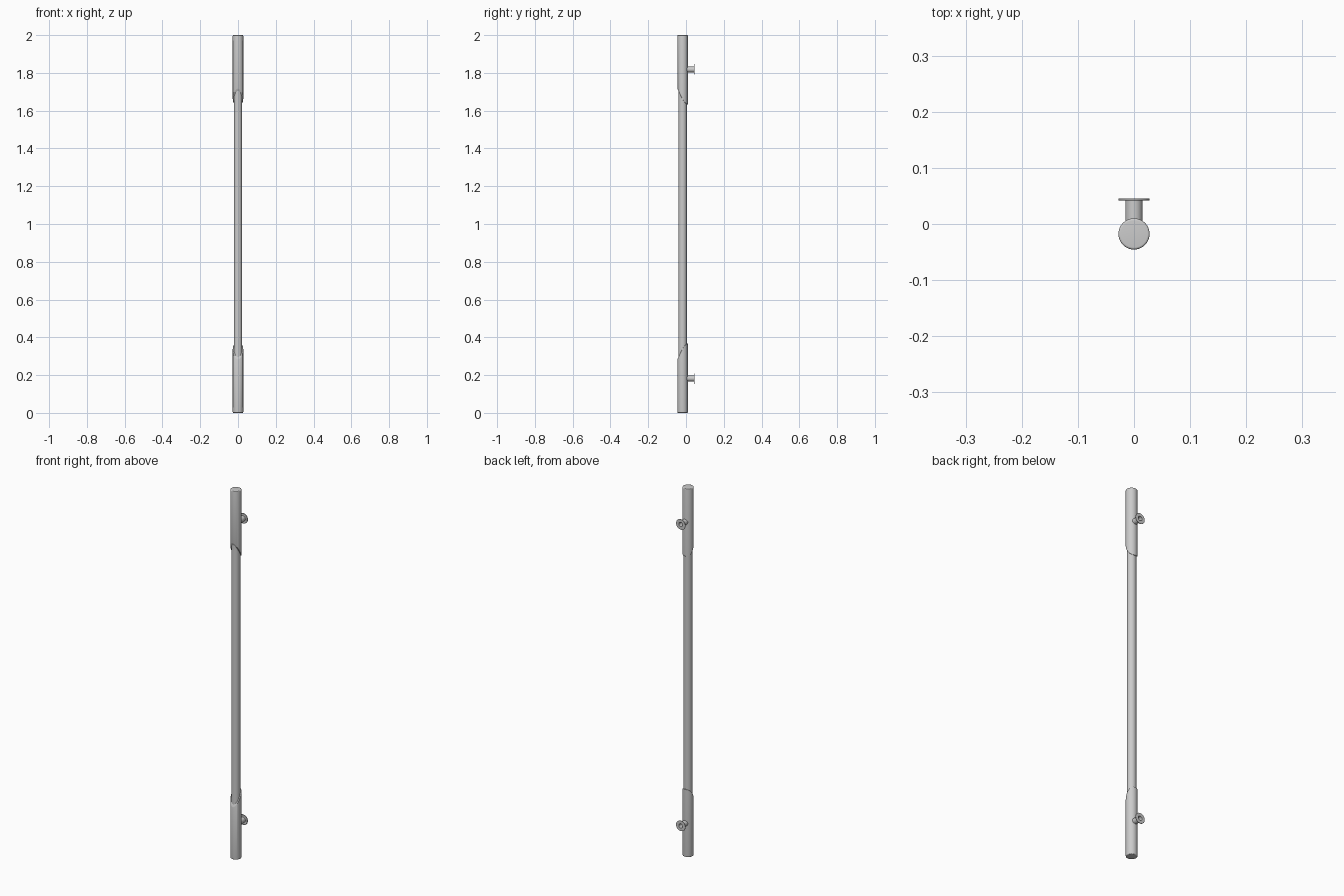
import bpy, bmesh, math
from mathutils import Vector

if "Cube" in bpy.data.objects:
    bpy.data.objects.remove(bpy.data.objects["Cube"])

N = 48
SLEEVE_R, ROD_R = 0.0278, 0.0222
AXIS_Y = -0.0455 + SLEEVE_R      # bar axis, placed so the depth is centred
MID_Z = 1.0


def loft(name, rings, cap_start, cap_end, mirror):
    """Join rings of points into a skin; optionally mirror it about mid height."""
    bm = bmesh.new()
    loops = [[bm.verts.new(p) for p in ring] for ring in rings]
    for a, b in zip(loops, loops[1:]):
        for i in range(N):
            j = (i + 1) % N
            bm.faces.new((a[i], a[j], b[j], b[i]))
    if cap_start:
        bm.faces.new(loops[0])
    if cap_end:
        bm.faces.new(loops[-1])
    bmesh.ops.recalc_face_normals(bm, faces=bm.faces)
    me = bpy.data.meshes.new(name)
    bm.to_mesh(me)
    bm.free()
    ob = bpy.data.objects.new(name, me)
    bpy.context.collection.objects.link(ob)
    ob.location = (0, AXIS_Y, MID_Z)
    bpy.ops.object.select_all(action='DESELECT')
    ob.select_set(True)
    bpy.context.view_layer.objects.active = ob
    bpy.ops.object.shade_smooth_by_angle(angle=math.radians(35))
    if mirror:
        m = ob.modifiers.new("mirror", 'MIRROR')
        m.use_axis = (False, False, True)
        m.use_mirror_merge = False
    return ob


def circle(r):
    return [(r * math.cos(2 * math.pi * i / N), r * math.sin(2 * math.pi * i / N))
            for i in range(N)]


def flat_ring(r, z):
    return [Vector((x, y, z - MID_Z)) for x, y in circle(r)]


def slant_ring(r, drop=0.0):
    """Ring along the curved slanting cut: low at the front, high at the back."""
    out = []
    for x, y in circle(r):
        t = min(1, max(0, (y + SLEEVE_R) / (2 * SLEEVE_R)))
        z = 0.283 + 0.085 * (1 - (1 - t) ** 1.6)
        out.append(Vector((x, y, z - drop - MID_Z)))
    return out


def post_ring(r, y):
    return [Vector((a, y - AXIS_Y, 0.182 + b - MID_Z)) for a, b in circle(r)]


# central rod, reaching into both sleeves
loft("centre_rod", [flat_ring(ROD_R, 0.26), flat_ring(ROD_R, 1.74)], True, True, False)

# end sleeves with rounded outer edge and slanted inner edge
B = 0.004
edge = [flat_ring(SLEEVE_R - B + B * math.sin(a), B - B * math.cos(a))
        for a in [math.pi / 2 * k / 5 for k in range(6)]]
loft("end_sleeves",
     edge + [slant_ring(SLEEVE_R, 0.001), slant_ring(SLEEVE_R - 0.001), slant_ring(ROD_R - 0.0005)],
     True, False, True)

# wall posts: hollow tube with a thin round flange
back, bore = 0.0455, 0.0115
profile = [(0.0152, -0.004), (0.0152, back - 0.004), (0.0265, back - 0.004),
           (0.0278, back - 0.003), (0.0278, back), (bore, back), (bore, 0.006)]
loft("wall_posts", [post_ring(r, y) for r, y in profile], False, True, True)
